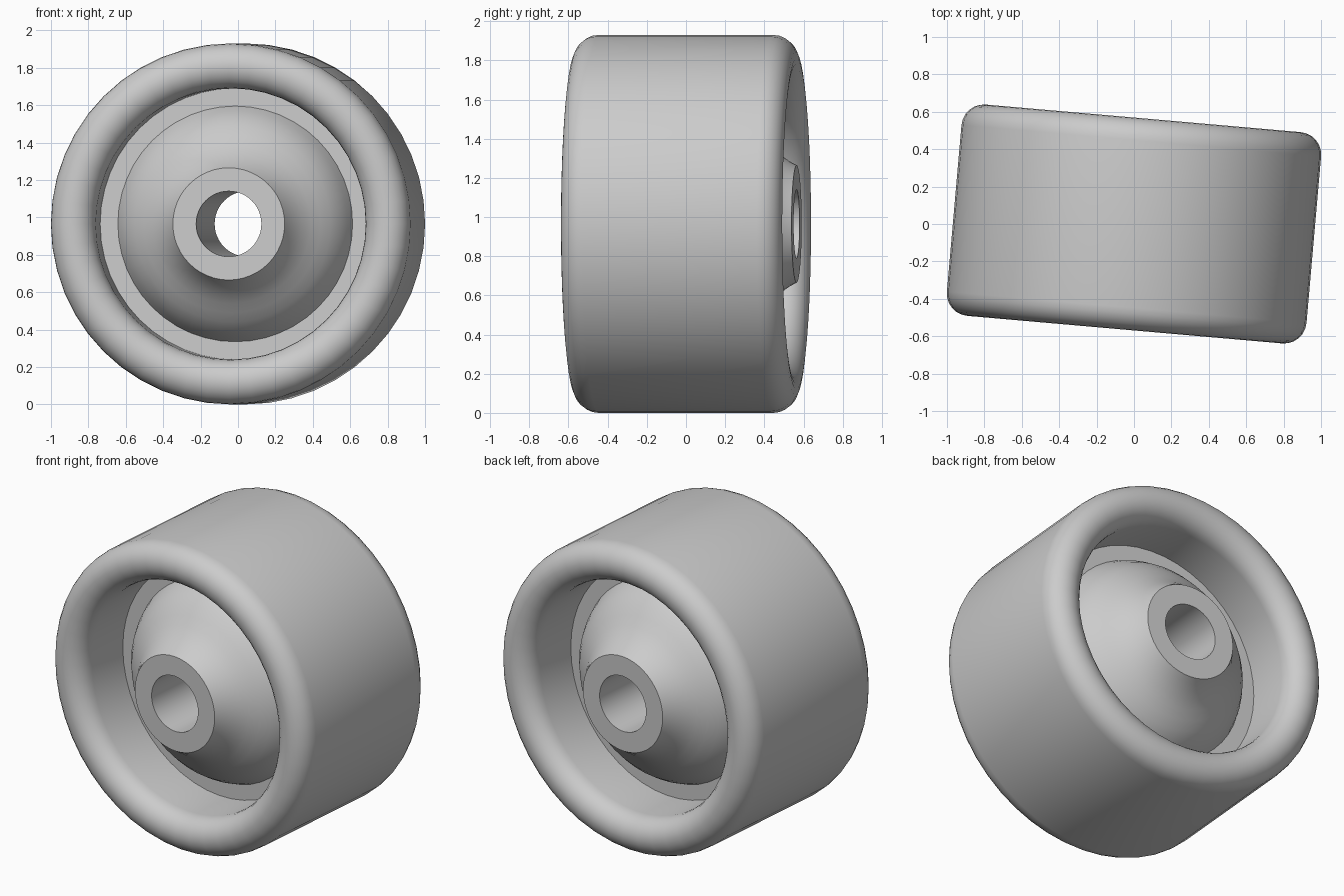
import bpy
import bmesh
from math import sin, cos, pi, radians
from mathutils import Matrix

cube = bpy.data.objects.get("Cube")
if cube:
    bpy.data.objects.remove(cube, do_unlink=True)

# Wheel dimensions
RADIUS = 0.965
HALF_WIDTH = 0.567
BEAD = 0.12          # radius of the rounded edge of the tyre
SHELF = 0.17         # distance of the inner shelf from the middle plane
WALL = RADIUS - 2 * BEAD
BORE = 0.175
SEGMENTS = 48
PLACEMENT = Matrix.Translation((0, 0, RADIUS)) @ Matrix.Rotation(radians(-5), 4, "Z")

grey = bpy.data.materials.new("plain_grey")
grey.use_nodes = True
grey.diffuse_color = (0.6, 0.6, 0.6, 1)
grey.node_tree.nodes["Principled BSDF"].inputs["Base Color"].default_value = (0.6, 0.6, 0.6, 1)


def mirrored(half):
    """Continue a (radius, y) profile on the other side of the middle plane."""
    return half + [(r, -y) for r, y in reversed(half)]


def lathe(name, profile, closed=False):
    """Revolve a (radius, y) profile around the wheel axle."""
    bm = bmesh.new()
    verts = [bm.verts.new((r, y, 0)) for r, y in profile]
    edges = [bm.edges.new(pair) for pair in zip(verts, verts[1:])]
    if closed:
        edges.append(bm.edges.new((verts[-1], verts[0])))
    bmesh.ops.spin(bm, geom=verts + edges, cent=(0, 0, 0), axis=(0, 1, 0),
                   angle=2 * pi, steps=SEGMENTS, use_merge=True)
    bmesh.ops.remove_doubles(bm, verts=bm.verts, dist=0.0001)
    bmesh.ops.recalc_face_normals(bm, faces=bm.faces)
    # An open outer band must face away from the axle at its widest place
    widest = max(bm.faces, key=lambda f: f.calc_center_median().xz.length)
    if widest.normal.xz.dot(widest.calc_center_median().xz) < 0:
        bmesh.ops.reverse_faces(bm, faces=bm.faces)
    mesh = bpy.data.meshes.new(name)
    bm.to_mesh(mesh)
    bm.free()
    mesh.materials.append(grey)
    obj = bpy.data.objects.new(name, mesh)
    bpy.context.collection.objects.link(obj)
    obj.matrix_world = PLACEMENT
    bpy.ops.object.select_all(action="DESELECT")
    obj.select_set(True)
    bpy.context.view_layer.objects.active = obj
    bpy.ops.object.shade_smooth_by_angle(angle=radians(30))
    return obj


# Tyre: inner wall, half-round bead, then the flat tread
bead = [(RADIUS - BEAD - BEAD * cos(a), -(HALF_WIDTH - BEAD) - BEAD * sin(a))
        for a in (pi * i / 12 for i in range(13))]
lathe("tyre", mirrored([(WALL, -SHELF)] + bead))

# Hub: flat shelf, flared web, raised boss and the axle bore, on both sides
flare = [(0.63, 0.17), (0.605, 0.225), (0.57, 0.28), (0.525, 0.33), (0.475, 0.37),
         (0.425, 0.41), (0.38, 0.45), (0.345, 0.495), (0.32, 0.53), (0.3, HALF_WIDTH)]
side = [(WALL, -SHELF)] + [(r, -y) for r, y in flare] + [(BORE, -HALF_WIDTH)]
hub = lathe("hub", mirrored(side))
